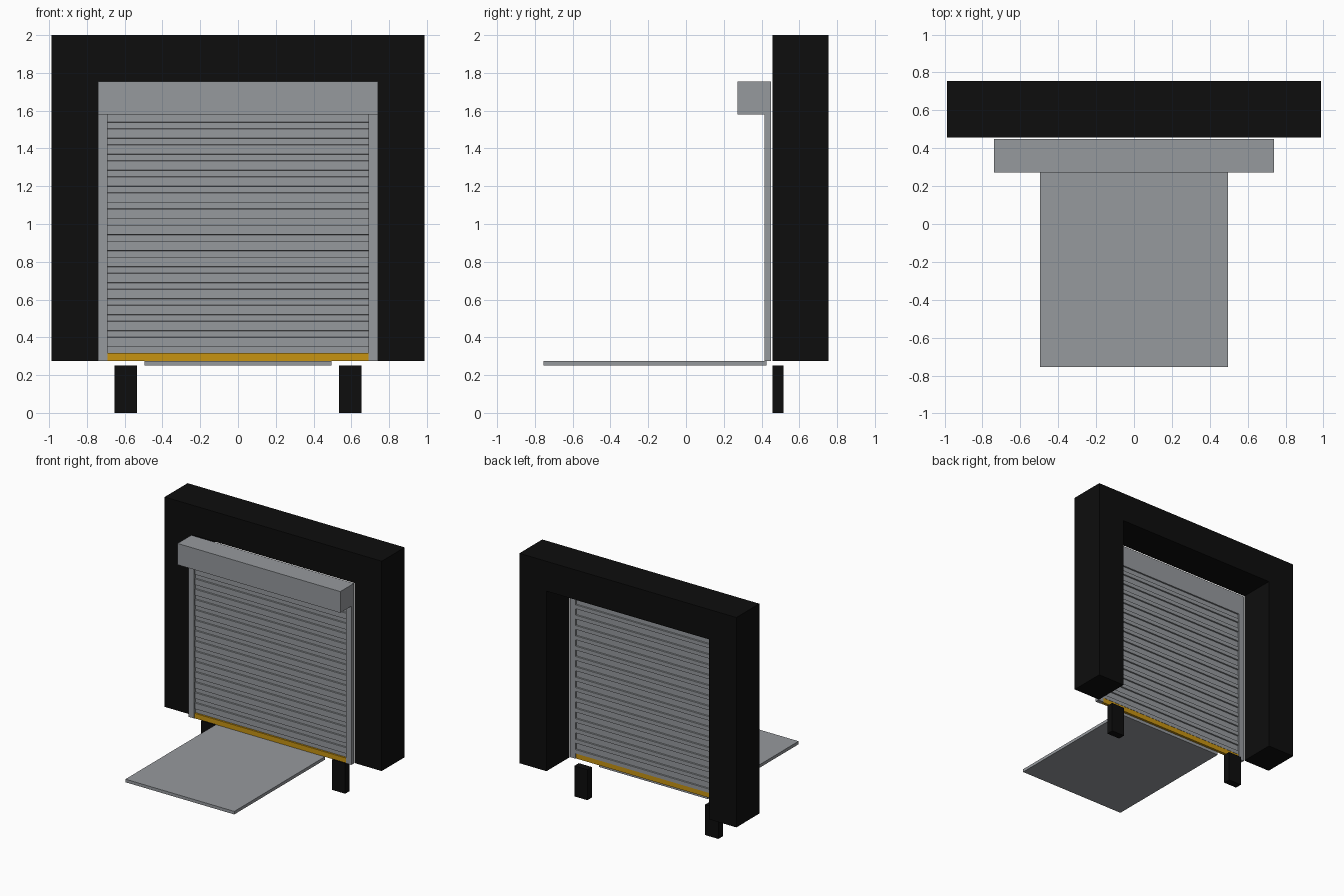
import bpy
import bmesh

cube = bpy.data.objects.get("Cube")
if cube:
    bpy.data.objects.remove(cube, do_unlink=True)


def material(name, rgb, roughness=0.7):
    mat = bpy.data.materials.new(name)
    mat.use_nodes = True
    color = (*rgb, 1.0)
    mat.diffuse_color = color
    bsdf = next(n for n in mat.node_tree.nodes if n.type == "BSDF_PRINCIPLED")
    bsdf.inputs["Base Color"].default_value = color
    bsdf.inputs["Roughness"].default_value = roughness
    return mat


BLACK = material("black rubber", (0.004, 0.004, 0.004))
GREY = material("grey steel", (0.305, 0.32, 0.34))
AMBER = material("amber seal", (0.57, 0.295, 0.006))


def prism(name, outline, vector, mat):
    """Extrude a closed 3D outline along a vector."""
    bm = bmesh.new()
    face = bm.faces.new([bm.verts.new(p) for p in outline])
    result = bmesh.ops.extrude_face_region(bm, geom=[face], use_keep_orig=True)
    verts = [g for g in result["geom"] if isinstance(g, bmesh.types.BMVert)]
    bmesh.ops.translate(bm, verts=verts, vec=vector)
    bmesh.ops.recalc_face_normals(bm, faces=bm.faces)
    mesh = bpy.data.meshes.new(name)
    bm.to_mesh(mesh)
    bm.free()
    mesh.materials.append(mat)
    obj = bpy.data.objects.new(name, mesh)
    bpy.context.collection.objects.link(obj)
    return obj


def box(name, x, y, z, mat):
    """Box from (min, max) pairs."""
    outline = [(x[0], y[0], z[0]), (x[1], y[0], z[0]),
               (x[1], y[0], z[1]), (x[0], y[0], z[1])]
    return prism(name, outline, (0, y[1] - y[0], 0), mat)


# Dock shelter: one U-shaped surround
OUT, IN, BASE, HEAD, TOP = 0.987, 0.74, 0.275, 1.755, 2.0
surround = [(-OUT, BASE), (-OUT, TOP), (OUT, TOP), (OUT, BASE),
            (IN, BASE), (IN, HEAD), (-IN, HEAD), (-IN, BASE)]
prism("shelter_surround", [(x, 0.457, z) for x, z in surround], (0, 0.298, 0), BLACK)

# Shutter housing, bottom seal and dock leveller plate
DOOR = 0.69
box("shutter_housing", (-IN, IN), (0.272, 0.45), (1.58, HEAD), GREY)
box("bottom_seal", (-DOOR, DOOR), (0.42, 0.445), (BASE, 0.316), AMBER)
box("leveller_plate", (-0.495, 0.495), (-0.755, 0.425), (0.25, BASE), GREY)

# Guide rails and bumpers on both sides
for side, s in (("left", 1), ("right", -1)):
    box(side + "_guide_rail", sorted((s * DOOR, s * IN)), (0.416, 0.45), (BASE, 1.58), GREY)
    box(side + "_bumper", sorted((s * 0.535, s * 0.655)), (0.457, 0.516), (0, 0.25), BLACK)

# Ribbed shutter curtain: a stepped sheet with a raised slat in every pitch
PITCH, RECESS, SLOPE, THICK = 0.085, 0.034, 0.002, 0.012
front = []
for i in range(15):
    z = 0.316 + i * PITCH
    front += [(0.435, z), (0.435, z + RECESS - SLOPE),
              (0.425, z + RECESS), (0.425, z + PITCH - SLOPE)]
back = [(y + THICK, z) for y, z in reversed(front)]
prism("shutter_curtain", [(-DOOR, y, z) for y, z in front + back], (2 * DOOR, 0, 0), GREY)
